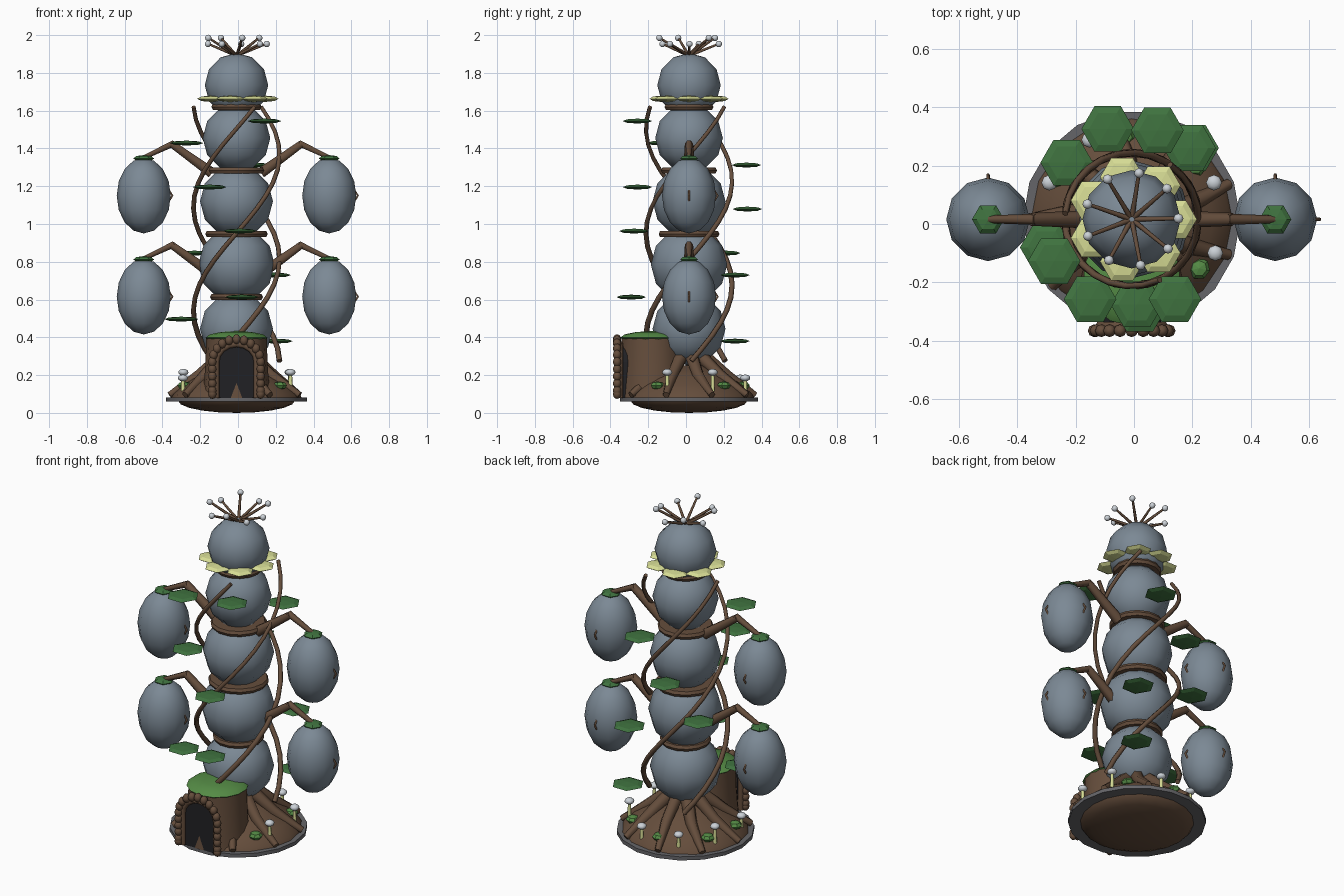
import bpy, bmesh
from math import sin, cos, pi, radians
from mathutils import Matrix, Vector

if "Cube" in bpy.data.objects:
    bpy.data.objects.remove(bpy.data.objects["Cube"])

CX, CY = -0.008, 0.016   # trunk axis


def mat(name, r, g, b):
    m = bpy.data.materials.new(name)
    m.diffuse_color = (r, g, b, 1)
    m.use_nodes = True
    m.node_tree.nodes["Principled BSDF"].inputs["Base Color"].default_value = m.diffuse_color
    return m


SLATE = mat("slate", 0.2, 0.25, 0.3)
BARK = mat("bark", 0.13, 0.075, 0.045)
LEAF = mat("leaf", 0.05, 0.17, 0.05)
MOSS = mat("moss", 0.09, 0.26, 0.06)
PETAL = mat("petal", 0.68, 0.72, 0.3)
PALE = mat("pale", 0.6, 0.64, 0.68)
DARK = mat("dark", 0.015, 0.015, 0.018)
STONE = mat("stone", 0.13, 0.13, 0.14)


def finish(ob, m, smooth=0):
    ob.data.materials.clear()
    ob.data.materials.append(m)
    if smooth:
        bpy.ops.object.select_all(action='DESELECT')
        ob.select_set(True)
        bpy.context.view_layer.objects.active = ob
        bpy.ops.object.shade_smooth_by_angle(angle=radians(smooth))
    return ob


def from_bm(name, bm, m, smooth=0):
    me = bpy.data.meshes.new(name)
    bm.to_mesh(me)
    bm.free()
    ob = bpy.data.objects.new(name, me)
    bpy.context.collection.objects.link(ob)
    return finish(ob, m, smooth)


def ball(name, loc, r, rz, m, seg=10, rings=6, smooth=60, rot=0.0):
    bm = bmesh.new()
    bmesh.ops.create_uvsphere(bm, u_segments=seg, v_segments=rings, radius=1)
    M = Matrix.Translation(loc) @ Matrix.Rotation(rot, 4, 'Z') @ Matrix.Diagonal((r, r, rz, 1))
    bmesh.ops.transform(bm, matrix=M, verts=bm.verts)
    return from_bm(name, bm, m, smooth)


def lathe(name, profile, m, seg, loc, smooth=30):
    """Revolve (radius, z) points and cap both ends."""
    bm = bmesh.new()
    rows = [[bm.verts.new((loc[0] + r * cos(2 * pi * i / seg), loc[1] + r * sin(2 * pi * i / seg), z))
             for i in range(seg)] for r, z in profile]
    for a, b in zip(rows, rows[1:]):
        for i in range(seg):
            j = (i + 1) % seg
            bm.faces.new((a[i], a[j], b[j], b[i]))
    bm.faces.new(rows[0][::-1])
    bm.faces.new(rows[-1])
    return from_bm(name, bm, m, smooth)


def tube(name, pts, radii, m, res=1, smooth=0):
    """Round tube along points, radius per point."""
    cu = bpy.data.curves.new(name, 'CURVE')
    cu.dimensions = '3D'
    cu.bevel_depth = 1
    cu.bevel_resolution = res
    cu.use_fill_caps = True
    sp = cu.splines.new('POLY')
    sp.points.add(len(pts) - 1)
    for i, (q, p) in enumerate(zip(sp.points, pts)):
        q.co = (*p, 1)
        q.radius = radii[i] if isinstance(radii, (list, tuple)) else radii
    tmp = bpy.data.objects.new(name + "_curve", cu)
    bpy.context.collection.objects.link(tmp)
    bpy.context.view_layer.update()
    me = bpy.data.meshes.new_from_object(tmp.evaluated_get(bpy.context.evaluated_depsgraph_get()))
    bpy.data.objects.remove(tmp)
    ob = bpy.data.objects.new(name, me)
    bpy.context.collection.objects.link(ob)
    return finish(ob, m, smooth)


def polar(r, deg, z):
    a = radians(deg)
    return (CX + r * cos(a), CY + r * sin(a), z)


# base: soil bowl, stone disc, earth mound
ball("soil_bowl", (CX, CY, 0.065), 0.31, 0.065, BARK, 20, 10)
lathe("stone_disc", [(0.372, 0.06), (0.372, 0.082)], STONE, 18, (CX, CY))
lathe("earth_mound", [(0.345, 0.08), (0.335, 0.1), (0.28, 0.15), (0.19, 0.205), (0.11, 0.25)],
      BARK, 16, (CX, CY), 40)

# roots
for i in range(9):
    a = 10 + i * 40
    if abs(a - 270) < 15:
        continue
    tube(f"root_{i}", [polar(0.08, a, 0.3), polar(0.2, a + 4, 0.2), polar(0.355, a + 10, 0.095)],
         [0.038, 0.032, 0.018], BARK)

# stacked trunk bulbs with collars between them
for i, (z, r) in enumerate([(0.445, 0.193), (0.785, 0.202), (1.12, 0.193), (1.455, 0.179), (1.735, 0.168)]):
    ball(f"trunk_bulb_{i}", (CX, CY, z), r, max(r, 0.178) if i < 4 else 0.17, SLATE, 12, 6)
for i, (z, r) in enumerate([(0.613, 0.14), (0.947, 0.165), (1.283, 0.152), (1.62, 0.133)]):
    lathe(f"collar_{i}", [(r - 0.045, z - 0.017), (r - 0.008, z - 0.016), (r, z), (r - 0.008, z + 0.016),
                          (r - 0.045, z + 0.017)], BARK, 14, (CX, CY))

# three climbing vines
for k in range(3):
    pts = [polar(0.228, 3 + 120 * k + 292 * t / 20, 0.275 + 1.345 * t / 20) for t in range(21)]
    tube(f"vine_{k}", pts, [0.015 - 0.004 * t / 20 for t in range(21)], BARK)

# vine leaves, rising at even steps
leaves = [(.2, .26), (-.3, -.08), (.02, -.29), (.19, .26), (-.23, .21), (.01, -.275),
          (-.09, .325), (-.15, -.257), (.08, .32), (-.273, -.127), (.14, -.257)]
for i, (x, y) in enumerate(leaves):
    ball(f"vine_leaf_{i}", (x, y, 0.38 + i * 0.1165), 0.09, 0.013, LEAF, 6, 4, 0, pi / 6)

# hanging pods with branches, caps and spurs
for side, s in (("left", -1), ("right", 1)):
    for level, zc in (("lower", 0.615), ("upper", 1.15)):
        tag = f"{side}_{level}"
        x = CX + s * 0.491
        ball(f"pod_{tag}", (x, CY, zc), 0.143, 0.2, SLATE, 12, 8)
        ball(f"pod_cap_{tag}", (x, CY, zc + 0.197), 0.055, 0.018, LEAF, 6, 4, 0, pi / 6)
        tube(f"branch_inner_{tag}", [(CX + s * 0.13, CY, zc + 0.12), (CX + s * 0.345, CY, zc + 0.275)],
             [0.032, 0.022], BARK)
        tube(f"branch_outer_{tag}", [(CX + s * 0.33, CY, zc + 0.278), (CX + s * 0.495, CY, zc + 0.2)],
             [0.019, 0.013], BARK)
        for d, v in enumerate((Vector((1, 0, 0)), Vector((0, 1, 0)))):
            c = Vector((x, CY, zc))
            tube(f"pod_spur_{tag}_{d}", [c + v * r + Vector((0, 0, h)) for r, h in
                                         ((0.132, -0.03), (0.152, 0.0), (0.132, 0.03))], 0.006, BARK)

# flower collar and stamens on the crown
for i in range(7):
    ball(f"petal_{i}", polar(0.148, i * 360 / 7, 1.663), 0.075, 0.017, PETAL, 6, 4, 0, pi / 6)
for i in range(9):
    a, z = 1 + i * 40, (1.985 if i % 2 else 1.953)
    tube(f"stamen_{i}", [polar(0.01, a, 1.895), polar(0.158, a, z)], [0.009, 0.006], BARK)
    ball(f"stamen_tip_{i}", polar(0.16, a, z), 0.017, 0.017, PALE, 8, 6)

# entrance porch with mossy roof and dark doorway
PY = -0.18
lathe("porch", [(0.178, 0.08), (0.165, 0.25), (0.16, 0.4)], BARK, 16, (CX, PY))
ball("porch_roof", (CX, PY, 0.398), 0.168, 0.035, MOSS, 14, 6, 40)


def arch(hw, spring, top, n):
    """Points of an arch outline: up the left post, round, down the right."""
    pts = [(-hw, 0.08 + (spring - 0.08) * i / n) for i in range(n)]
    pts += [(-hw * cos(pi * i / (2 * n)), spring + (top - spring) * sin(pi * i / (2 * n))) for i in range(2 * n + 1)]
    return pts + [(-px, pz) for px, pz in pts[:n][::-1]]


bm = bmesh.new()
f = bm.faces.new([bm.verts.new((CX + px, -0.352, pz)) for px, pz in arch(0.1, 0.27, 0.365, 4)])
ext = bmesh.ops.extrude_face_region(bm, geom=[f])
bmesh.ops.translate(bm, vec=(0, 0.06, 0), verts=[v for v in ext['geom'] if isinstance(v, bmesh.types.BMVert)])
bmesh.ops.recalc_face_normals(bm, faces=bm.faces)
from_bm("doorway", bm, DARK)
tube("door_frame", [(CX + px, -0.35, pz) for px, pz in arch(0.108, 0.27, 0.365, 4)], 0.018, BARK)
for i, (px, pz) in enumerate(arch(0.128, 0.27, 0.39, 5)):
    ball(f"door_frame_knot_{i}", (CX + px, -0.365, max(pz, 0.1)), 0.022, 0.026, BARK, 8, 6)

# mushrooms round the rim
for i, a in enumerate((-22, 24, 75, 118, 156, 203)):
    z = 0.215 if i in (0, 1, 4) else 0.185
    tube(f"mushroom_stem_{i}", [polar(0.308, a, 0.1), polar(0.308, a, z)], [0.012, 0.009], PETAL)
    ball(f"mushroom_cap_{i}", polar(0.308, a, z), 0.027, 0.018, PALE, 8, 6)

# moss tufts on the mound
for i, a in enumerate((-36, 40, 95, 150, 195)):
    ball(f"moss_tuft_{i}", polar(0.285, a, 0.145), 0.038, 0.022, MOSS, 7, 4, 0)
